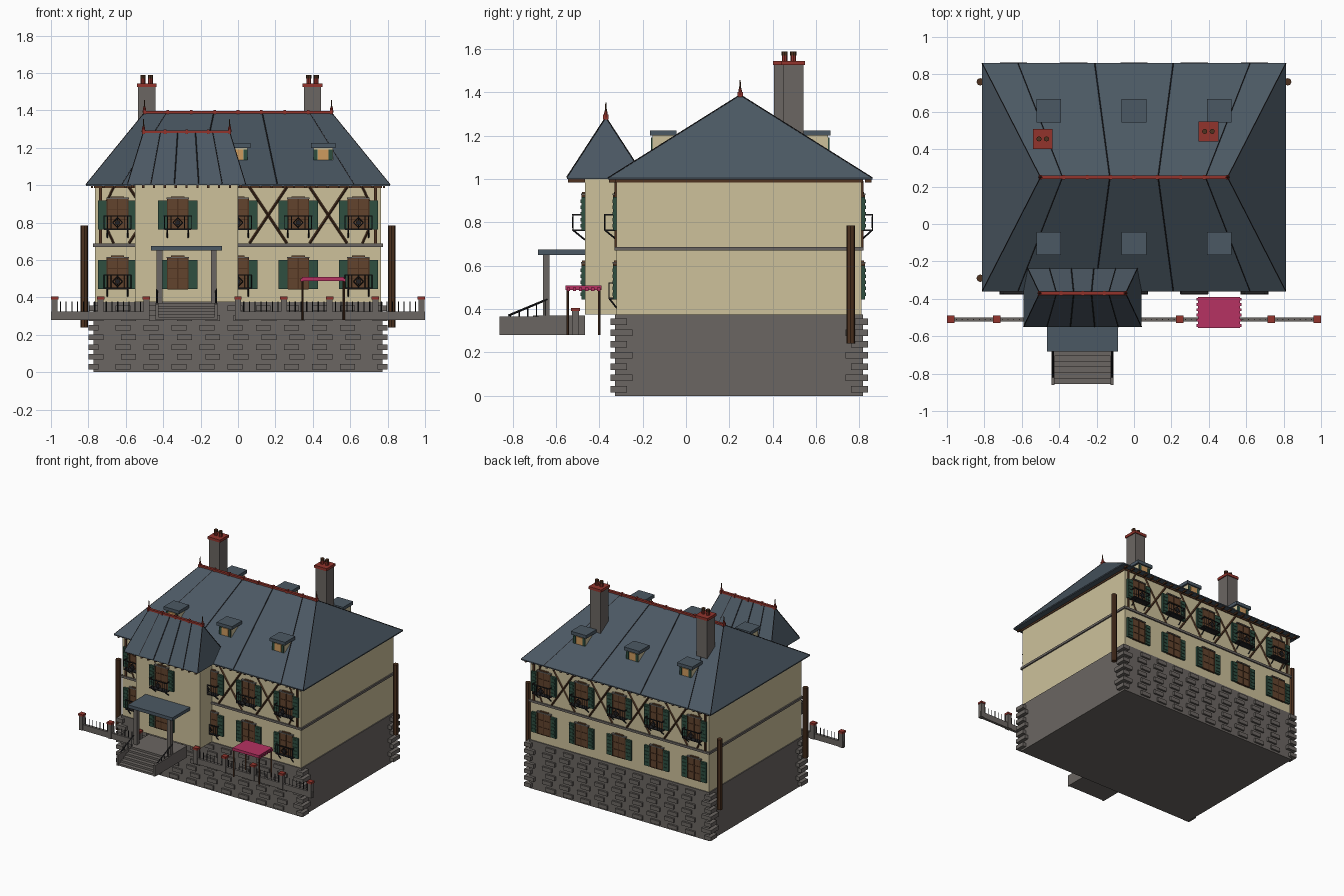
import bpy, bmesh
from mathutils import Matrix, Vector

cube = bpy.data.objects.get("Cube")
if cube:
    bpy.data.objects.remove(cube, do_unlink=True)

PALETTE = {
    "plaster": (205, 193, 155), "stone": (107, 102, 98), "slate": (75, 88, 99),
    "red_tile": (146, 52, 44), "magenta_cloth": (182, 50, 98), "green_paint": (46, 78, 64),
    "brown_wood": (98, 68, 45), "dark_timber": (78, 50, 32), "iron": (34, 34, 37),
    "amber_glass": (205, 155, 95)}


def linear(c):
    c /= 255
    return c / 12.92 if c < 0.04 else ((c + 0.055) / 1.055) ** 2.4


mats = {}
for name, rgb in PALETTE.items():
    m = bpy.data.materials.new(name)
    m.use_nodes = True
    col = [linear(c) for c in rgb] + [1]
    m.diffuse_color = col
    m.node_tree.nodes["Principled BSDF"].inputs["Base Color"].default_value = col
    mats[name] = m

parts = {}


def part(name, mat):
    if name not in parts:
        parts[name] = (bmesh.new(), mat)
    return parts[name][0]


def box(bm, x0, x1, y0, y1, z0, z1):
    mid = Vector((x0 + x1, y0 + y1, z0 + z1)) / 2
    size = Matrix.Diagonal((abs(x1 - x0), abs(y1 - y0), abs(z1 - z0), 1))
    bmesh.ops.create_cube(bm, size=1, matrix=Matrix.Translation(mid) @ size)


def rod(bm, p, q, r, sides=4, tip=None):
    p, q = Vector(p), Vector(q)
    d = q - p
    mat = Matrix.Translation((p + q) / 2) @ d.to_track_quat("Z", "Y").to_matrix().to_4x4()
    bmesh.ops.create_cone(bm, cap_ends=True, segments=sides, radius1=r,
                          radius2=r if tip is None else tip, depth=d.length, matrix=mat)


def hip_roof(label, x0, x1, y0, y1, z, rx0, rx1, ry, rz, seams):
    # Slate solid, folded seams, ridge tiles and finials
    bm = part(label + "_roof", "slate")
    pts = [(x, y, h) for x in (x0, x1) for y in (y0, y1) for h in (z - .008, z)]
    pts += [(rx0, ry, rz), (rx1, ry, rz)]
    verts = [bm.verts.new(p) for p in pts]
    bmesh.ops.convex_hull(bm, input=verts)
    bmesh.ops.dissolve_limit(bm, angle_limit=.01, verts=bm.verts[:], edges=bm.edges[:])
    seam = part(label + "_roof_seams", "iron")
    cx, ratio = (x0 + x1) / 2, (rx1 - rx0) / (x1 - x0)
    for s in seams:
        for y in (y0, y1):
            rod(seam, (cx + s, y, z), (cx + s * ratio, ry, rz), .003)
    for rx, xs in ((rx0, x0), (rx1, x1)):
        for y in (y0, y1):
            rod(seam, (xs, y, z), (rx, ry, rz), .003)
    tile = part(label + "_ridge_tiles", "red_tile")
    box(tile, rx0, rx1, ry - .01, ry + .01, rz - .006, rz + .008)
    n = round((rx1 - rx0) / .125)
    for i in range(n + 1):
        x = rx0 + (rx1 - rx0) * i / n
        box(tile, x - .007, x + .007, ry - .013, ry + .013, rz - .01, rz + .013)
    for x in (rx0, rx1):
        rod(tile, (x, ry, rz), (x, ry, rz + .03), .011, 8, .006)
        rod(part(label + "_finials", "dark_timber"), (x, ry, rz + .03), (x, ry, rz + .068), .005, 6, .002)


def window(x, y, s, z):
    # Panelled window, frame, lintel and open shutters on a wall facing s along y
    w = part("window_panels", "brown_wood")
    box(w, x - .055, x + .055, y, y + s * .012, z, z + .165)
    box(w, x - .035, x + .035, y, y + s * .012, z + .165, z + .178)
    f = part("window_bars", "dark_timber")
    for u in (-.055, 0, .055):
        box(f, x + u - .003, x + u + .003, y, y + s * .016, z, z + .165)
    for h in (0, .055, .11, .165):
        box(f, x - .055, x + .055, y, y + s * .015, z + h - .002, z + h + .002)
    box(part("window_lintels", "stone"), x - .06, x + .06, y, y + s * .018, z + .165, z + .172)
    g = part("shutters", "green_paint")
    for k in (-1, 1):
        a, b = x + k * .058, x + k * .105
        box(g, a, b, y, y + s * .016, z, z + .155)
        for i in range(5):
            h = z + .015 + i * .028
            box(g, a + k * .006, b - k * .006, y, y + s * .02, h, h + .016)


def balcony(x, y, s, z, depth):
    # Iron railing with ring ornament and diagonal brackets
    b, out = part("balconies", "iron"), y + s * depth
    for h in (z, z + .07):
        box(b, x - .072, x + .072, out - .003, out + .003, h - .003, h + .003)
        for k in (-.072, .072):
            box(b, x + k - .003, x + k + .003, y, out, h - .003, h + .003)
    for i in range(9):
        u = x - .072 + i * .018
        if i not in (3, 5):
            rod(b, (u, out, z), (u, out, z + .07), .0025)
    box(b, x - .072, x + .072, y, out, z - .005, z)
    for k in (-.055, .055):
        rod(b, (x + k, out, z), (x + k, y, z - .045), .004)
    corners = [(-.026, .035), (0, .061), (.026, .035), (0, .009)]
    for (a, c), (d, e) in zip(corners, corners[1:] + corners[:1]):
        rod(b, (x + a, out, z + c), (x + d, out, z + e), .003)
    rod(b, (x, out - .003, z + .035), (x, out + .003, z + .035), .014, 8)


# House body
FRONT, BACK, SIDE = -.32, .81, .765
box(part("foundation", "stone"), -.772, .772, -.327, .817, 0, .375)
box(part("house_walls", "plaster"), -SIDE, SIDE, FRONT, BACK, .375, 1)
box(part("tower_walls", "plaster"), -.55, 0, -.467, FRONT + .05, .375, 1)
box(part("floor_band", "stone"), -.775, .775, -.33, .82, .67, .687)
box(part("wall_plate", "dark_timber"), -.77, .77, -.326, .816, .984, 1)

# Raised stonework along the front and back, and corner quoins
stone = part("stone_blocks", "stone")
for row in range(7):
    z = .015 + row * .052
    wide = .08 if row % 2 else .055
    for y, s in ((-.327, -1), (.817, 1)):
        for k in (-1, 1):
            box(stone, k * (.80 - wide), k * .80, y - s * wide, y + s * .022, z, z + .03)
        for i in range(9):
            x = -.6 + i * .15 + (.015 if row % 2 else -.015)
            box(stone, x - .04, x + .04, y, y + s * .014, z, z + .03)

# Roofs and rafter tails
hip_roof("main", -.812, .812, -.36, .86, 1.005, -.5, .5, .25, 1.388, (-.62, -.21, .21, .62))
hip_roof("tower", -.59, .04, -.55, -.19, 1.008, -.505, -.045, -.37, 1.285, (-.19, -.065, .065, .19))
tails = part("rafter_tails", "dark_timber")
for i in range(27):
    x = -.78 + i * .06
    for y in (-.355, .825):
        box(tails, x - .006, x + .006, y, y + .03, .985, .998)
for i in range(11):
    x = -.565 + i * .058
    box(tails, x - .006, x + .006, -.545, -.467, .985, 1)

# Windows and balconies
COLS = [i * .322 for i in range(-2, 3)]
for i, x in enumerate(COLS):
    y = -.467 if i == 1 else FRONT
    window(x, y, -1, .445)
    window(x, y, -1, .762)
    balcony(x, y, -1, .765, .055)
    if i in (0, 2, 4):
        balcony(x, y, -1, .45, .035)
    window(x, BACK, 1, .445)
    window(x, BACK, 1, .762)
    balcony(x, BACK, 1, .765, .05)

# Timber framing on the upper storey
frame = part("timber_framing", "dark_timber")
for y in (FRONT - .003, BACK + .003):
    for x in (-.483, -.161, .161, .483):
        for k in (-1, 1):
            rod(frame, (x - k * .1, y, .69), (x + k * .1, y, .99), .007)
    for k in (-1, 1):
        box(frame, k * .728, k * .742, y - .006, y + .006, .687, .99)
        for z in (.69, .99):
            rod(frame, (k * .665, y, z), (k * .735, y, .84), .006)

# Dormers
for x in (-.455, 0, .455):
    for y, s in ((-.155, -1), (.655, 1)):
        box(part("dormer_walls", "plaster"), x - .052, x + .052, y, y - s * .12, 1.1, 1.205)
        box(part("dormer_roofs", "slate"), x - .066, x + .066, y + s * .012, y - s * .112, 1.2, 1.225)
        box(part("dormer_windows", "amber_glass"), x - .028, x + .028, y, y + s * .005, 1.135, 1.192)
        for k in (-1, 1):
            box(part("dormer_shutters", "green_paint"), x + k * .03, x + k * .05, y, y + s * .006, 1.135, 1.192)

# Chimneys
for x, y in ((-.488, .455), (.398, .495)):
    box(part("chimney_stacks", "stone"), x - .046, x + .046, y - .048, y + .048, 1.1, 1.53)
    box(part("chimney_caps", "red_tile"), x - .053, x + .053, y - .054, y + .054, 1.525, 1.545)
    for k in (-.02, .02):
        rod(part("chimney_pots", "red_tile"), (x + k, y, 1.54), (x + k, y, 1.575), .013, 8)
        rod(part("chimney_pot_rims", "dark_timber"), (x + k, y, 1.57), (x + k, y, 1.588), .014, 8)

# Porch, steps and handrails
CX = -.275
box(part("porch_floor", "stone"), CX - .165, CX + .165, -.68, -.467, .28, .37)
for i in range(6):
    box(part("porch_steps", "stone"), CX - .15, CX + .15, -.855 + i * .03, -.67, .28, .295 + i * .015)
box(part("porch_roof", "slate"), CX - .19, CX + .19, -.683, -.465, .65, .675)
for k in (-1, 1):
    x = CX + k * .145
    box(part("porch_columns", "stone"), x - .015, x + .015, -.66, -.63, .37, .65)
    box(part("step_cheeks", "stone"), CX + k * .15, CX + k * .165, -.86, -.67, .28, .365)
    rail, rx = part("handrails", "iron"), CX + k * .158
    rod(rail, (rx, -.82, .37), (rx, -.64, .445), .005)
    for i in range(5):
        rod(rail, (rx, -.81 + i * .04, .36), (rx, -.81 + i * .04, .373 + i * .017), .003)

# Garden wall with capped piers and iron bars
for x0, x1 in ((-1, -.475), (-.015, 1)):
    box(part("garden_wall", "stone"), x0, x1, -.52, -.5, .28, .325)
for i in range(-4, 5):
    if i != -1:
        x = i * .245
        box(part("wall_piers", "stone"), x - .016, x + .016, -.526, -.494, .28, .395)
        box(part("pier_caps", "red_tile"), x - .02, x + .02, -.53, -.49, .39, .405)
        if i not in (-2, 4):
            for j in range(1, 8):
                u = x + j * .245 / 8
                rod(part("fence_bars", "iron"), (u, -.51, .32), (u, -.51, .378), .003)

# Cloth awning on four legs
cloth = part("awning", "magenta_cloth")
box(cloth, .342, .568, -.555, -.39, .487, .508)
for k in range(6):
    for x in (.34, .57):
        box(cloth, x - .005, x + .005, -.55 + k * .028, -.535 + k * .028, .484, .5)
for x in (.345, .565):
    for y in (-.545, -.4):
        rod(part("awning_legs", "dark_timber"), (x, y, .28), (x, y, .49), .006)

# Tall timber poles beside the house corners
for x, y in ((.822, .76), (-.822, .76), (-.822, -.29)):
    rod(part("corner_poles", "dark_timber"), (x, y, .24), (x, y, .785), .02, 8)

for name, (bm, mat) in parts.items():
    bmesh.ops.recalc_face_normals(bm, faces=bm.faces[:])
    mesh = bpy.data.meshes.new(name)
    bm.to_mesh(mesh)
    bm.free()
    mesh.materials.append(mats[mat])
    bpy.context.collection.objects.link(bpy.data.objects.new(name, mesh))
